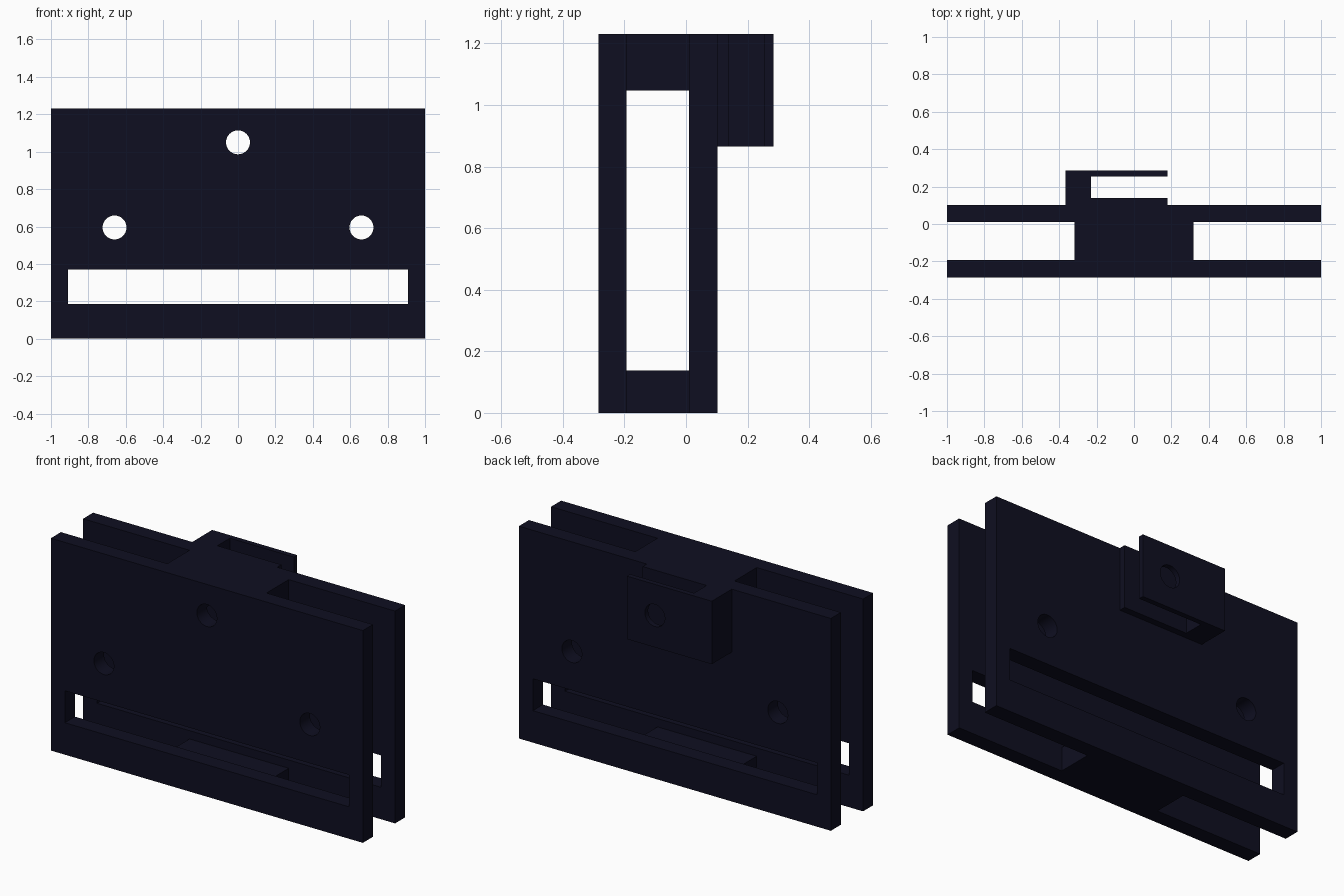
import bpy, math

if "Cube" in bpy.data.objects:
    bpy.data.objects.remove(bpy.data.objects["Cube"])

navy = bpy.data.materials.new("dark navy")
navy.diffuse_color = (0.0045, 0.0045, 0.015, 1)
navy.use_nodes = True
navy.node_tree.nodes["Principled BSDF"].inputs["Base Color"].default_value = navy.diffuse_color


def box(name, x, y, z):
    """Box from (min, max) extents on each axis."""
    bpy.ops.mesh.primitive_cube_add(size=1)
    ob = bpy.context.object
    ob.name = ob.data.name = name
    for v in ob.data.vertices:
        v.co = [lo + (c + 0.5) * (hi - lo) for c, (lo, hi) in zip(v.co, (x, y, z))]
    ob.data.materials.append(navy)
    return ob


def pin(name, x, z):
    """Cylinder along y used to drill a hole."""
    bpy.ops.mesh.primitive_cylinder_add(vertices=48, radius=0.064, depth=2,
                                        location=(x, 0, z),
                                        rotation=(math.pi / 2, 0, 0))
    bpy.context.object.name = name
    bpy.context.object.data.materials.append(navy)
    return bpy.context.object


def cut(ob, cutters):
    """Subtract the cutters and bake the result."""
    for c in cutters:
        m = ob.modifiers.new("cut", 'BOOLEAN')
        m.operation, m.solver, m.object = 'DIFFERENCE', 'EXACT', c
    dg = bpy.context.evaluated_depsgraph_get()
    mesh = bpy.data.meshes.new_from_object(ob.evaluated_get(dg))
    ob.modifiers.clear()
    ob.data = mesh


# Cutters: three bolt holes and the long slot
top_hole = pin("top_hole_cutter", 0, 1.05)
side_holes = [pin("side_hole_cutter", s * 0.66, 0.595) for s in (-1, 1)]
slot = box("slot_cutter", (-0.91, 0.91), (-1, 1), (0.185, 0.37))

# Front and back plates
for name, y in (("front_plate", (-0.285, -0.193)), ("back_plate", (0.01, 0.102))):
    cut(box(name, (-1, 1), y, (0, 1.23)), [top_hole, slot] + side_holes)

# Spacers between the plates
gap = (-0.193, 0.01)
cut(box("top_spacer", (-0.318, 0.318), gap, (1.047, 1.23)), [top_hole])
box("bottom_spacer", (-0.318, 0.318), gap, (0, 0.137))

# Open clip on the back: base, side wall and outer flap
clip_z = (0.865, 1.23)
cut(box("clip_base", (-0.365, 0.18), (0.102, 0.14), clip_z), [top_hole])
box("clip_wall", (-0.365, -0.23), (0.14, 0.255), clip_z)
cut(box("clip_flap", (-0.365, 0.18), (0.255, 0.285), clip_z), [top_hole])

# Remove the cutters and smooth the hole walls
for c in [top_hole, slot] + side_holes:
    bpy.data.objects.remove(c)
for ob in bpy.data.objects:
    bpy.ops.object.select_all(action='DESELECT')
    ob.select_set(True)
    bpy.context.view_layer.objects.active = ob
    bpy.ops.object.shade_smooth_by_angle(angle=math.radians(30))
